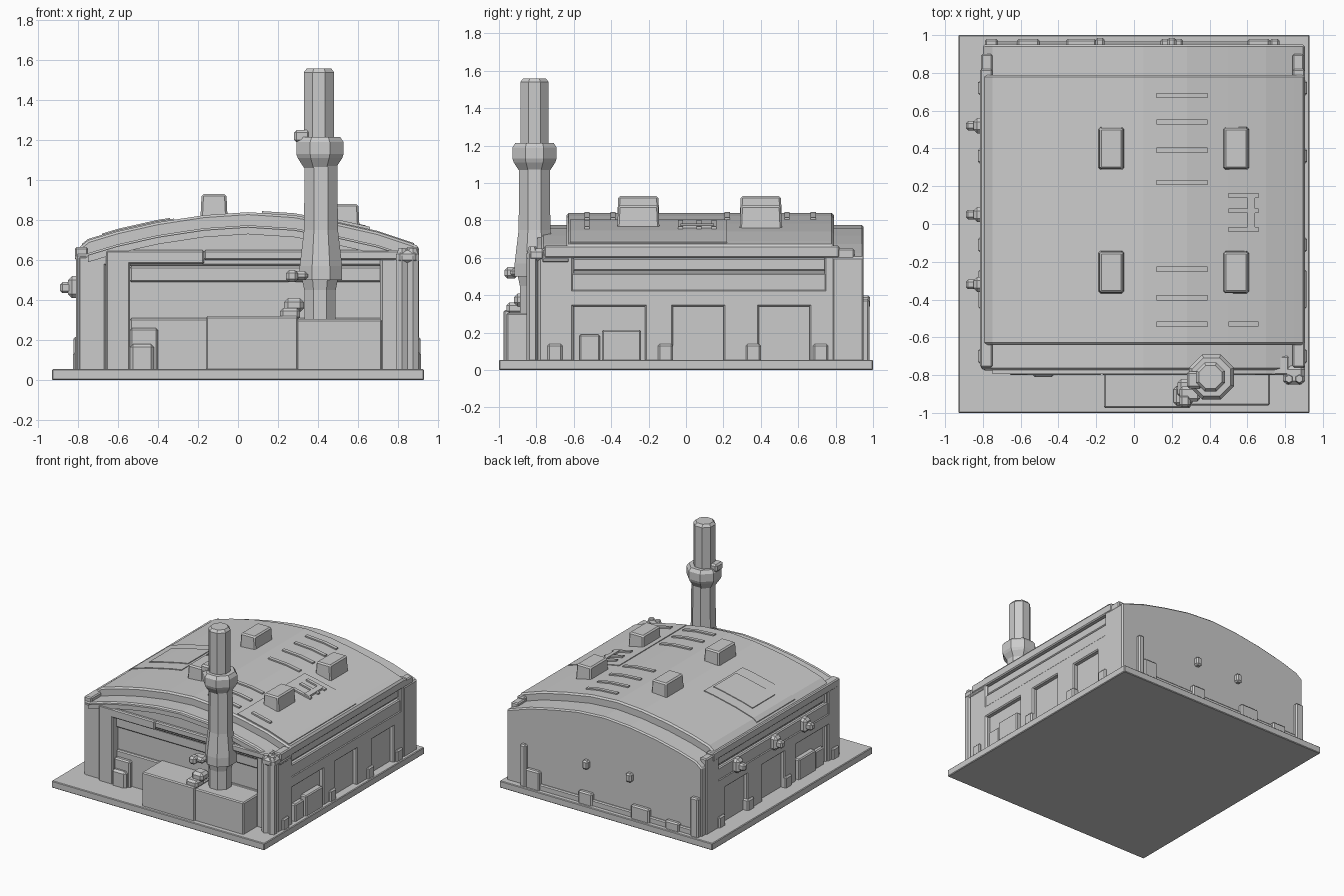
import bpy, bmesh, math

if "Cube" in bpy.data.objects:
    bpy.data.objects.remove(bpy.data.objects["Cube"])

grey = bpy.data.materials.new("plain_grey")
grey.diffuse_color = (0.6, 0.6, 0.6, 1)
grey.use_nodes = True
grey.node_tree.nodes["Principled BSDF"].inputs["Base Color"].default_value = grey.diffuse_color


def finish(name, bm, bevel=0):
    bmesh.ops.recalc_face_normals(bm, faces=bm.faces)
    me = bpy.data.meshes.new(name)
    bm.to_mesh(me)
    bm.free()
    me.materials.append(grey)
    ob = bpy.data.objects.new(name, me)
    bpy.context.collection.objects.link(ob)
    if bevel:
        m = ob.modifiers.new("edge", 'BEVEL')
        m.width, m.segments = bevel, 1
    return ob


def box(name, x, y, z, bevel=0.0, taper=0.0):
    """Box from (min, max) pairs; taper pulls the top in."""
    x, y, z = sorted(x), sorted(y), sorted(z)
    bm = bmesh.new()
    v = []
    for k, t in ((0, 0), (1, taper)):
        v.append([bm.verts.new(p) for p in (
            (x[0] + t, y[0] + t, z[k]), (x[1] - t, y[0] + t, z[k]),
            (x[1] - t, y[1] - t, z[k]), (x[0] + t, y[1] - t, z[k]))])
    bm.faces.new(v[0])
    bm.faces.new(v[1])
    for i in range(4):
        j = (i + 1) % 4
        bm.faces.new((v[0][i], v[0][j], v[1][j], v[1][i]))
    return finish(name, bm, bevel)


def prism(name, pts, y0, y1, bevel=0):
    """Front-view outline pushed along y."""
    bm = bmesh.new()
    a = [bm.verts.new((x, y0, z)) for x, z in pts]
    b = [bm.verts.new((x, y1, z)) for x, z in pts]
    bm.faces.new(a)
    bm.faces.new(b)
    for i in range(len(pts)):
        j = (i + 1) % len(pts)
        bm.faces.new((a[i], a[j], b[j], b[i]))
    return finish(name, bm, bevel)


def lathe(name, cx, cy, prof, n=8):
    """Stack of n-sided rings from (radius, z) pairs."""
    bm = bmesh.new()
    rings = [[bm.verts.new((cx + r * math.cos((i + .5) * math.tau / n),
                            cy + r * math.sin((i + .5) * math.tau / n), z))
              for i in range(n)] for r, z in prof]
    bm.faces.new(rings[0])
    bm.faces.new(rings[-1])
    for a, b in zip(rings, rings[1:]):
        for i in range(n):
            j = (i + 1) % n
            bm.faces.new((a[i], a[j], b[j], b[i]))
    return finish(name, bm)


ARC = [(-0.80, 0.66), (-0.75, 0.70), (-0.6, 0.745), (-0.4, 0.79), (-0.17, 0.825),
       (0.05, 0.84), (0.28, 0.825), (0.5, 0.785), (0.7, 0.74), (0.85, 0.69), (0.905, 0.67)]


def roof_z(x):
    for (xa, za), (xb, zb) in zip(ARC, ARC[1:]):
        if x <= xb:
            return za + (zb - za) * (x - xa) / (xb - xa)
    return ARC[-1][1]


def roof_strip(name, x0, x1, y0, y1, h):
    xs = [x0] + [x for x, _ in ARC if x0 < x < x1] + [x1]
    top = [(x, roof_z(x) + h) for x in xs]
    prism(name, top + [(x, roof_z(x) - .03) for x in reversed(xs)], y0, y1)


# base slab and main hall
box("base_slab", (-0.93, 0.93), (-1, 1), (0, 0.055), 0.005)
low = [(x, z - 0.065) for x, z in ARC]
prism("hall_core", [(-0.78, 0.04)] + [(-0.78, 0.6)] + low[1:-1] + [(0.865, 0.6), (0.865, 0.04)], -0.73, 0.8)
prism("back_wall", [(-0.80, 0.04)] + low + [(0.905, 0.04)], 0.78, 0.95, 0.01)
prism("raised_roof", ARC + [(0.905, 0.60), (-0.80, 0.60)], -0.64, 0.79, 0.012)
prism("front_gable", low + [(0.905, 0.57), (-0.8, 0.57)], -0.775, -0.62, 0.012)

# front wall frame, recessed bands and corners
prism("front_arch_trim", [(x, z - .01) for x, z in low[1:-1]]
      + [(x, z - .045) for x, z in reversed(low[1:-1])], -0.795, -0.76)
box("front_lintel_left", (-0.66, -0.17), (-0.80, -0.7), (0.58, 0.65), 0.008)
box("front_lintel_right", (-0.17, 0.82), (-0.80, -0.7), (0.60, 0.65), 0.008)
box("front_post_left", (-0.66, -0.54), (-0.80, -0.7), (0.04, 0.65), 0.008)
box("front_corner_left", (-0.80, -0.66), (-0.775, -0.6), (0.04, 0.62), 0.01)
box("front_band_upper", (-0.54, 0.80), (-0.755, -0.7), (0.49, 0.57), 0.008)
box("front_band_lower", (-0.54, 0.80), (-0.75, -0.7), (0.04, 0.31), 0.008)
box("front_crate", (-0.54, -0.42), (-0.81, -0.7), (0.04, 0.18), 0.015)
box("front_crate_back", (-0.54, -0.40), (-0.78, -0.7), (0.04, 0.26), 0.01)
box("front_corner_right", (0.71, 0.9), (-0.79, -0.6), (0.04, 0.62), 0.012)
for i, x in enumerate((0.82, 0.875)):
    lathe(f"corner_pipe_{i}", x, -0.82, [(0.032, 0.04), (0.032, 0.62), (0.02, 0.66)], 6)
box("corner_pipe_elbow", (0.79, 0.905), (-0.85, -0.75), (0.58, 0.65), 0.02)

# machine housings at the chimney foot
box("housing_large", (-0.16, 0.30), (-0.975, -0.7), (0.04, 0.32), 0.008)
box("housing_small", (0.29, 0.72), (-0.96, -0.7), (0.04, 0.305), 0.008)
box("housing_valve", (0.21, 0.31), (-0.96, -0.86), (0.30, 0.36), 0.015)
box("housing_valve_top", (0.23, 0.33), (-0.92, -0.82), (0.34, 0.41), 0.02)

# chimney
CX, CY = 0.41, -0.81
lathe("chimney_foot", CX, CY, [(0.085, 0.28), (0.085, 0.45), (0.105, 0.54)])
lathe("chimney_lower", CX + .005, CY, [(0.115, 0.5), (0.115, 0.57), (0.092, 0.75), (0.088, 1.12)])
lathe("chimney_collar", CX, CY, [(0.085, 1.06), (0.12, 1.11), (0.128, 1.13), (0.128, 1.19), (0.11, 1.215)])
lathe("chimney_upper", CX - .005, CY, [(0.082, 1.2), (0.082, 1.54), (0.065, 1.56)])
box("chimney_bracket", (0.28, 0.36), (-0.87, -0.78), (1.19, 1.25), 0.012)
box("chimney_tap", (0.24, 0.35), (-0.94, -0.86), (0.50, 0.545), 0.015)
box("chimney_tap_end", (0.24, 0.30), (-0.97, -0.90), (0.49, 0.55), 0.015)
box("chimney_tie", (0.32, 0.5), (-0.80, -0.7), (0.52, 0.66), 0.01)

# both side walls: frame, long window recess, door bays
for side, s, x_in, x_out in (("right", 1, 0.84, 0.9), ("left", -1, -0.75, -0.81)):
    def sbox(name, y, z, d=0.0, b=0.008):
        box(f"{side}_{name}", (x_in, x_out + s * d), y, z, b)
    sbox("eave_beam", (-0.76, 0.82), (0.60, 0.665), 0.005)
    sbox("wall_band", (-0.76, 0.82), (0.34, 0.43), 0.0)
    sbox("window_sill", (-0.64, 0.76), (0.42, 0.52), -0.005)
    sbox("window_strip", (-0.64, 0.76), (0.53, 0.60), -0.02)
    sbox("front_end", (-0.77, -0.62), (0.04, 0.63), 0.0)
    sbox("back_end", (0.74, 0.9), (0.04, 0.65), 0.0)
    for i, (a, b) in enumerate(((-0.22, -0.07), (0.20, 0.39), (0.66, 0.76))):
        sbox(f"bay_pillar_{i}", (a, b), (0.04, 0.36), 0.0)
    for i, y in enumerate((-0.11, 0.36, 0.72, -0.7)):
        sbox(f"pillar_foot_{i}", (y - .04, y + .04), (0.04, 0.14), 0.015, 0.01)
    sbox("crate_small", (-0.57, -0.46), (0.04, 0.19), 0.0)
    sbox("crate_large", (-0.45, -0.24), (0.04, 0.215), 0.012)
# lamps along the left wall
for i, y in enumerate((-0.32, 0.05, 0.52)):
    box(f"lamp_arm_{i}", (-0.85, -0.78), (y - .04, y + .04), (0.41, 0.52), 0.02)
    box(f"lamp_head_{i}", (-0.89, -0.83), (y - .025, y + .025), (0.435, 0.49), 0.012)

# roof hatches
for i, (x, top) in enumerate(((-0.12, 0.93), (0.54, 0.88))):
    for j, y in enumerate((-0.255, 0.40)):
        box(f"roof_hatch_{i}_{j}", (x - .07, x + .07), (y - .115, y + .115),
            (roof_z(x) - .06, top), 0.01, 0.008)

# roof sheets and ribs
roof_strip("roof_sheet_middle", -0.78, -0.32, -0.25, 0.23, 0.006)
roof_strip("roof_sheet_patch", -0.68, -0.34, -0.14, 0.14, 0.012)
roof_strip("roof_sheet_right", 0.43, 0.88, -0.62, 0.22, 0.006)
for i, y in enumerate((-0.53, -0.39, -0.24, 0.22, 0.39, 0.54, 0.68)):
    roof_strip(f"roof_rib_{i}", 0.12, 0.39, y - .014, y + .014, 0.01)
for i, y in enumerate((-0.53, -0.03, 0.07, 0.15)):
    roof_strip(f"roof_slat_{i}", 0.5, 0.66, y - .013, y + .013, 0.018)
roof_strip("roof_slat_joint", 0.6, 0.64, -0.03, 0.15, 0.02)

# back wall fittings
for i, (x0, x1, z) in enumerate(((0.72, 0.77, 0.38), (0.60, 0.72, 0.2), (0.14, 0.26, 0.15),
                                 (-0.36, -0.2, 0.16), (-0.62, -0.5, 0.12), (-0.79, -0.72, 0.36))):
    box(f"back_fitting_{i}", (x0, x1), (0.93, 0.98), (0.04, z), 0.01)
box("back_low_pipe", (-0.75, 0.7), (0.93, 0.965), (0.04, 0.10), 0.008)
for i, x in enumerate((0.2, -0.18)):
    box(f"back_lamp_{i}", (x - .025, x + .025), (0.93, 0.985), (0.33, 0.40), 0.012)
